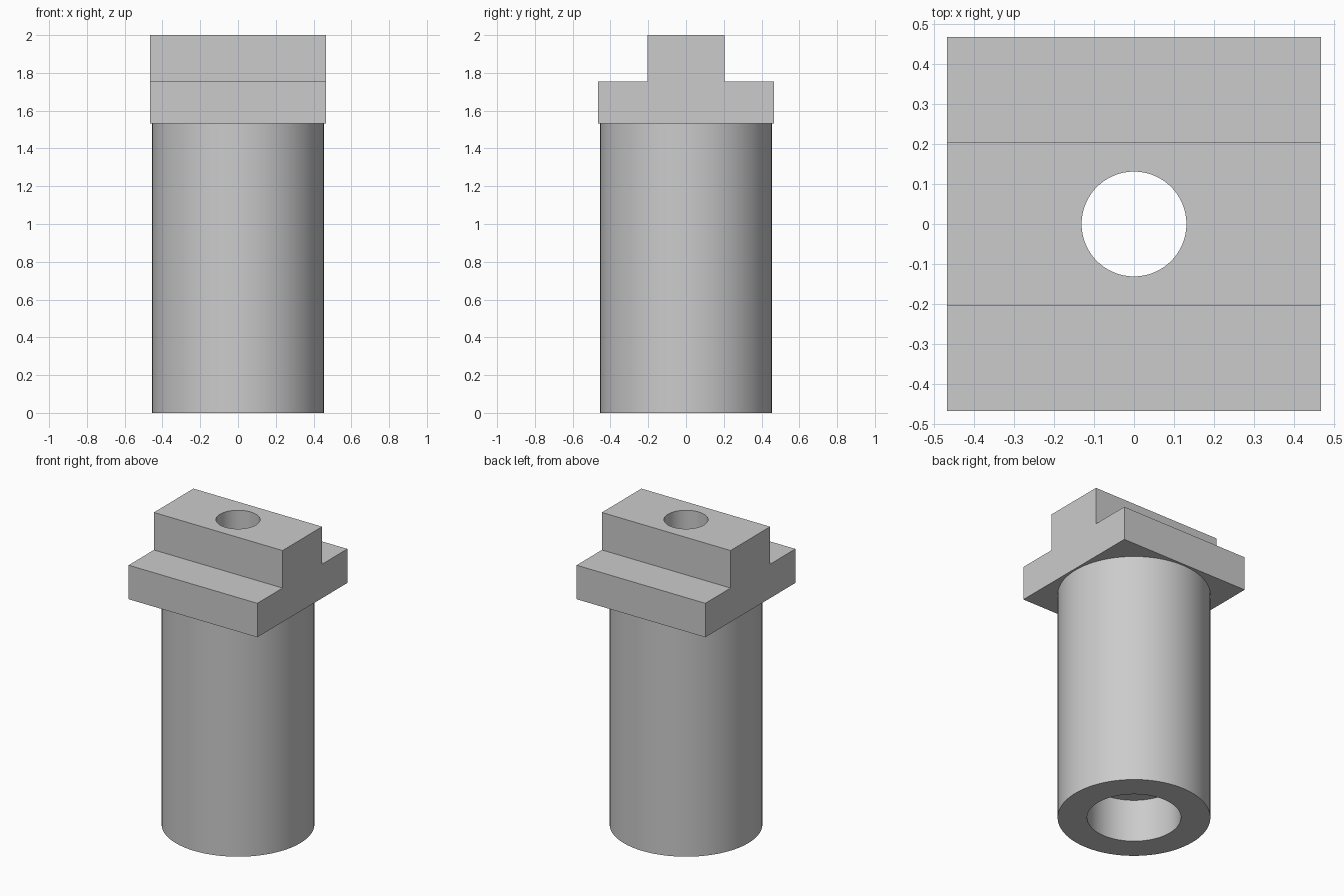
import bpy
import bmesh
import math
from mathutils import Matrix

cube = bpy.data.objects.get("Cube")
if cube:
    bpy.data.objects.remove(cube, do_unlink=True)

grey = bpy.data.materials.new("plain grey")
grey.use_nodes = True
colour = (0.6, 0.6, 0.6, 1)
grey.diffuse_color = colour
grey.node_tree.nodes["Principled BSDF"].inputs["Base Color"].default_value = colour

HEIGHT, COLLAR, LEDGE = 2.0, 1.531, 1.754
HALF, RIB = 0.467, 0.205


def add_object(name, bm):
    bmesh.ops.recalc_face_normals(bm, faces=bm.faces)
    mesh = bpy.data.meshes.new(name)
    bm.to_mesh(mesh)
    bm.free()
    mesh.materials.append(grey)
    obj = bpy.data.objects.new(name, mesh)
    bpy.context.collection.objects.link(obj)
    return obj


def cylinder(name, radius, bottom, top):
    bm = bmesh.new()
    bmesh.ops.create_cone(bm, cap_ends=True, segments=96, radius1=radius, radius2=radius,
                          depth=top - bottom,
                          matrix=Matrix.Translation((0, 0, (bottom + top) / 2)))
    return add_object(name, bm)


def combine(target, other, operation):
    mod = target.modifiers.new(operation.lower(), "BOOLEAN")
    mod.object, mod.operation, mod.solver = other, operation, "EXACT"
    bpy.context.view_layer.objects.active = target
    bpy.ops.object.modifier_apply(modifier=mod.name)
    bpy.data.objects.remove(other, do_unlink=True)


# Square head with a raised rib, extruded along x
side = [(HALF, COLLAR), (HALF, LEDGE), (RIB, LEDGE), (RIB, HEIGHT)]
outline = side + [(-y, z) for y, z in reversed(side)]
bm = bmesh.new()
face = bm.faces.new([bm.verts.new((-HALF, y, z)) for y, z in outline])
extruded = bmesh.ops.extrude_face_region(bm, geom=[face])["geom"]
bmesh.ops.translate(bm, vec=(2 * HALF, 0, 0),
                    verts=[v for v in extruded if isinstance(v, bmesh.types.BMVert)])
body = add_object("ribbed_head_sleeve", bm)

# Round shaft joined under the head
combine(body, cylinder("shaft", 0.454, 0, COLLAR + 0.1), "UNION")

# Narrow through hole and wider recess in the base
combine(body, cylinder("through_hole", 0.131, -0.1, HEIGHT + 0.1), "DIFFERENCE")
combine(body, cylinder("base_recess", 0.279, -0.1, 0.28), "DIFFERENCE")

# Smooth round walls, crisp edges
bpy.ops.object.select_all(action="DESELECT")
body.select_set(True)
bpy.context.view_layer.objects.active = body
bpy.ops.object.shade_smooth_by_angle(angle=math.radians(30))
